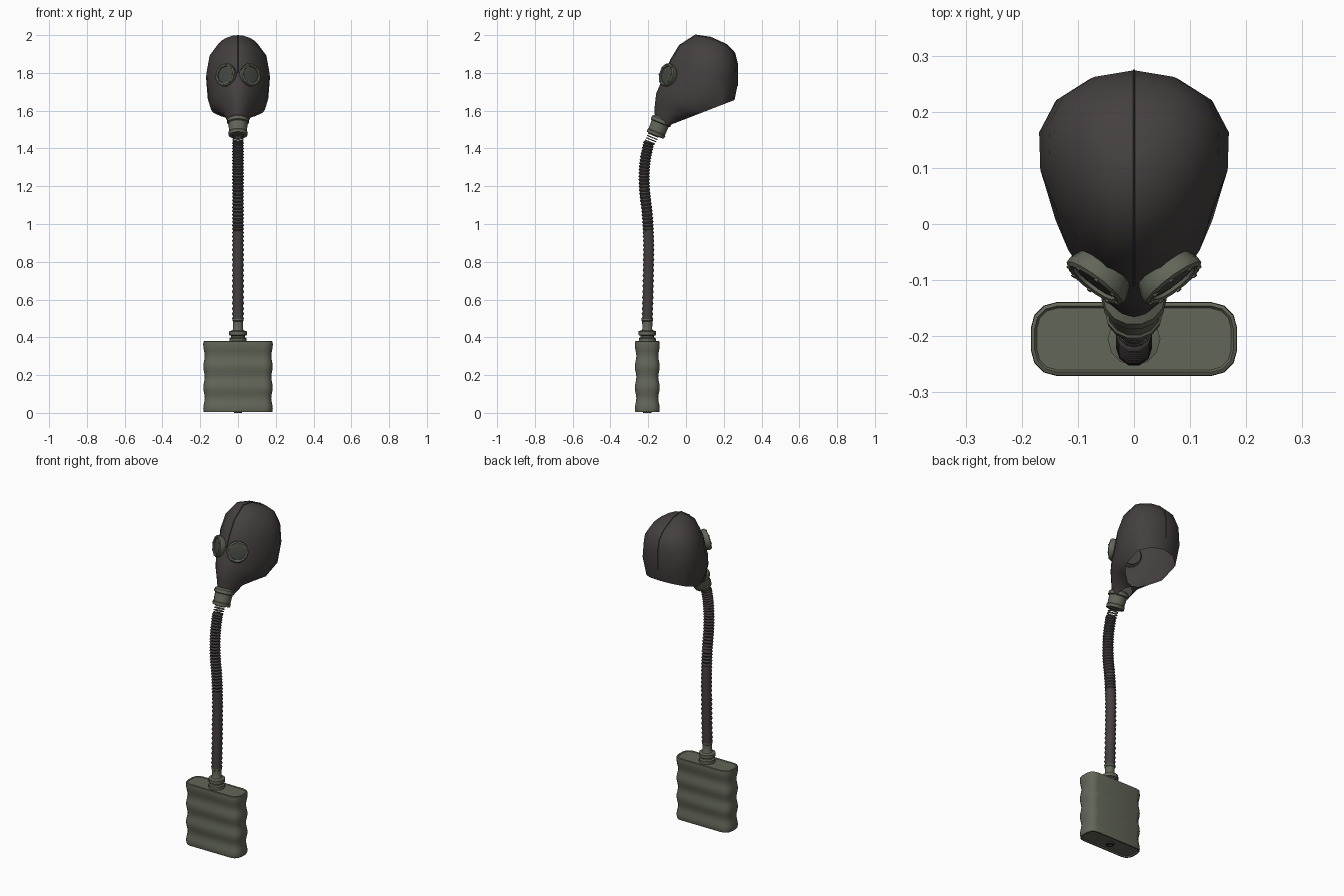
import bpy, bmesh, math
from mathutils import Vector

if "Cube" in bpy.data.objects:
    bpy.data.objects.remove(bpy.data.objects["Cube"])


def material(name, rgb):
    m = bpy.data.materials.new(name)
    m.diffuse_color = (*rgb, 1)
    m.use_nodes = True
    m.node_tree.nodes["Principled BSDF"].inputs["Base Color"].default_value = m.diffuse_color
    return m


RUBBER = material("dark_brown_rubber", (0.060, 0.050, 0.050))
GREEN = material("grey_green_metal", (0.122, 0.132, 0.096))
GLASS = material("dark_lens_glass", (0.060, 0.066, 0.056))
DARK = material("dark_plug", (0.03, 0.032, 0.026))


def finish(bm, name, mat, angle=40):
    bmesh.ops.recalc_face_normals(bm, faces=bm.faces)
    me = bpy.data.meshes.new(name)
    bm.to_mesh(me)
    bm.free()
    me.materials.append(mat)
    ob = bpy.data.objects.new(name, me)
    bpy.context.collection.objects.link(ob)
    bpy.ops.object.select_all(action='DESELECT')
    ob.select_set(True)
    bpy.context.view_layer.objects.active = ob
    bpy.ops.object.shade_smooth_by_angle(angle=math.radians(angle))
    return ob


def loft(rows, start=False, end=False):
    """Skin closed rings of points into a bmesh, with optional end caps."""
    bm = bmesh.new()
    vs = [[bm.verts.new(p) for p in r] for r in rows]
    n = len(rows[0])
    for a, b in zip(vs, vs[1:]):
        for i in range(n):
            j = (i + 1) % n
            bm.faces.new((a[i], a[j], b[j], b[i]))
    if start:
        bm.faces.new(vs[0])
    if end:
        bm.faces.new(vs[-1])
    return bm


def lathe(name, mat, profile, origin, axis, n=12, caps=True):
    """Turn (radius, height) points around an axis."""
    q = Vector(axis).to_track_quat('Z', 'Y')
    rows = [[Vector(origin) + q @ Vector((r * math.cos(2 * math.pi * i / n),
                                          r * math.sin(2 * math.pi * i / n), h))
             for i in range(n)] for r, h in profile]
    return finish(loft(rows, caps, caps), name, mat)


# Hood: slanted egg-shaped rings from snout to crown (front y,z, under y,z, half width)
RINGS = [(-.165, 1.55, -.09, 1.51, .045), (-.166, 1.62, -.02, 1.55, .07),
         (-.158, 1.69, .06, 1.55, .105), (-.135, 1.745, .15, 1.54, .14),
         (-.11, 1.80, .245, 1.60, .158), (-.08, 1.87, .272, 1.73, .167),
         (-.035, 1.945, .274, 1.84, .150), (.05, 2.0, .258, 1.905, .105),
         (.13, 1.988, .215, 1.95, .045)]
N = 16
rows = []
for fy, fz, uy, uz, w in RINGS:
    row = []
    for i in range(N):
        t = 2 * math.pi * i / N
        c = (1 - math.cos(t)) / 2
        row.append((w * math.sin(t) * (1 - .25 * math.cos(t)),
                    fy + (uy - fy) * c, fz + (uz - fz) * c))
    rows.append(row)
bm = loft(rows, end=True)
# Neck opening: slanted cut under the hood
bmesh.ops.bisect_plane(bm, geom=bm.verts[:] + bm.edges[:] + bm.faces[:],
                       plane_co=(0, 0, 1.557), plane_no=(0, .36, -.93), clear_outer=True)
finish(bm, "hood", RUBBER, 60)

# Seam ridge over the crown
path = [(r[0], r[1]) for r in RINGS[4:]] + [(r[2], r[3]) for r in RINGS[:4:-1]]
rows = [[(x, y + (y - .1) * s, z + (z - 1.78) * s)
         for x, s in ((-.004, -.02), (0, .015), (.004, -.02))] for y, z in path]
finish(loft(rows, True, True), "hood_seam", RUBBER)

# Eyepieces
for s, side in ((-1, "left"), (1, "right")):
    axis = Vector((.6 * s, -.8, .2)).normalized()
    o = Vector((.068 * s, -.102, 1.79))
    lathe(side + "_eye_rim", GREEN,
          [(.05, -.04), (.057, -.02), (.062, -.008), (.062, .004), (.055, .009),
           (.046, .006), (.045, -.002)], o, axis, 14, False)
    lathe(side + "_eye_lens", GLASS, [(.046, -.004), (.046, 0), (.03, .003)], o, axis, 14)
    # Crimps around the rim
    q = axis.to_track_quat('Z', 'Y')
    for k in range(8):
        a = math.pi / 4 * k
        lathe(f"{side}_rim_crimp_{k}", GREEN, [(.005, 0), (.005, .011)],
              o + q @ Vector((.053 * math.cos(a), .053 * math.sin(a), 0)), axis, 5)

# Mouth connector under the snout
AX = Vector((0, -.38, -.92)).normalized()
lathe("mouth_connector", GREEN,
      [(.044, -.01), (.056, .0), (.058, .018), (.05, .022), (.048, .07), (.052, .074),
       (.05, .09), (.03, .092)], (0, -.128, 1.553), AX, 14)

# Thin open rings where the hose meets the connector
for k in range(4):
    lathe(f"hose_clamp_ring_{k}", GREEN, [(.029, 0), (.03, .004), (.026, .005), (.026, -.001)],
          (0, -.172 - .006 * k, 1.472 - .012 * k), AX, 12, False)


# Corrugated hose along a smooth path
PATH = [(-.18, 1.52), (-.196, 1.435), (-.218, 1.32), (-.22, 1.19), (-.205, 1.05),
        (-.198, .9), (-.2, .7), (-.205, .49), (-.205, .4)]


def path_point(u):
    i = min(int(u), len(PATH) - 4)
    t = u - i
    a, b, c, d = (Vector((0, *p)) for p in PATH[i:i + 4])
    return .5 * (2 * b + (c - a) * t + (2 * a - 5 * b + 4 * c - d) * t * t
                 + (3 * b - a - 3 * c + d) * t ** 3)


rows = []
COUNT = 90
for k in range(COUNT + 1):
    u = (len(PATH) - 3) * k / COUNT
    p = path_point(u)
    d = (path_point(u + .02) - path_point(u - .02)).normalized()
    side = d.cross(Vector((1, 0, 0)))
    r = .032 if k % 2 else .026
    rows.append([p + r * (math.cos(2 * math.pi * i / 10) * Vector((1, 0, 0))
                          + math.sin(2 * math.pi * i / 10) * side) for i in range(10)])
finish(loft(rows, True, True), "hose", RUBBER, 60)

# Canister inlet neck
CY = -.205
lathe("canister_neck", GREEN,
      [(.045, .375), (.045, .395), (.036, .4), (.036, .408), (.047, .412), (.047, .432),
       (.03, .437), (.026, .445), (.027, .485), (.03, .488), (.03, .5), (.024, .502)],
      (0, CY, 0), (0, 0, 1), 12)


# Canister body: rounded plan, ribbed up its height
def plan(off, z, hx=.179, hy=.061, r=.042):
    pts = []
    for cx, cy, a0 in ((1, 1, 0), (-1, 1, 90), (-1, -1, 180), (1, -1, 270)):
        for k in range(4):
            a = math.radians(a0 + 30 * k)
            pts.append((cx * (hx - r) + (r + off) * math.cos(a),
                        CY + cy * (hy - r) + (r + off) * math.sin(a), z))
    return pts


rows = [plan(-.006, .012), plan(-.006, .004), plan(.002, .004), plan(.004, .014)]
for k in range(25):
    z = .022 + .335 * k / 24
    rows.append(plan(.001 + .004 * math.cos(2 * math.pi * 3 * k / 24), z))
rows += [plan(.005, .366), plan(.004, .378), plan(-.002, .381), plan(-.006, .376)]
finish(loft(rows, True, True), "canister", GREEN)

# Plug under the canister
lathe("bottom_plug", DARK, [(.022, .014), (.022, 0), (.014, 0), (.012, .008)],
      (0, CY, 0), (0, 0, 1), 12)
